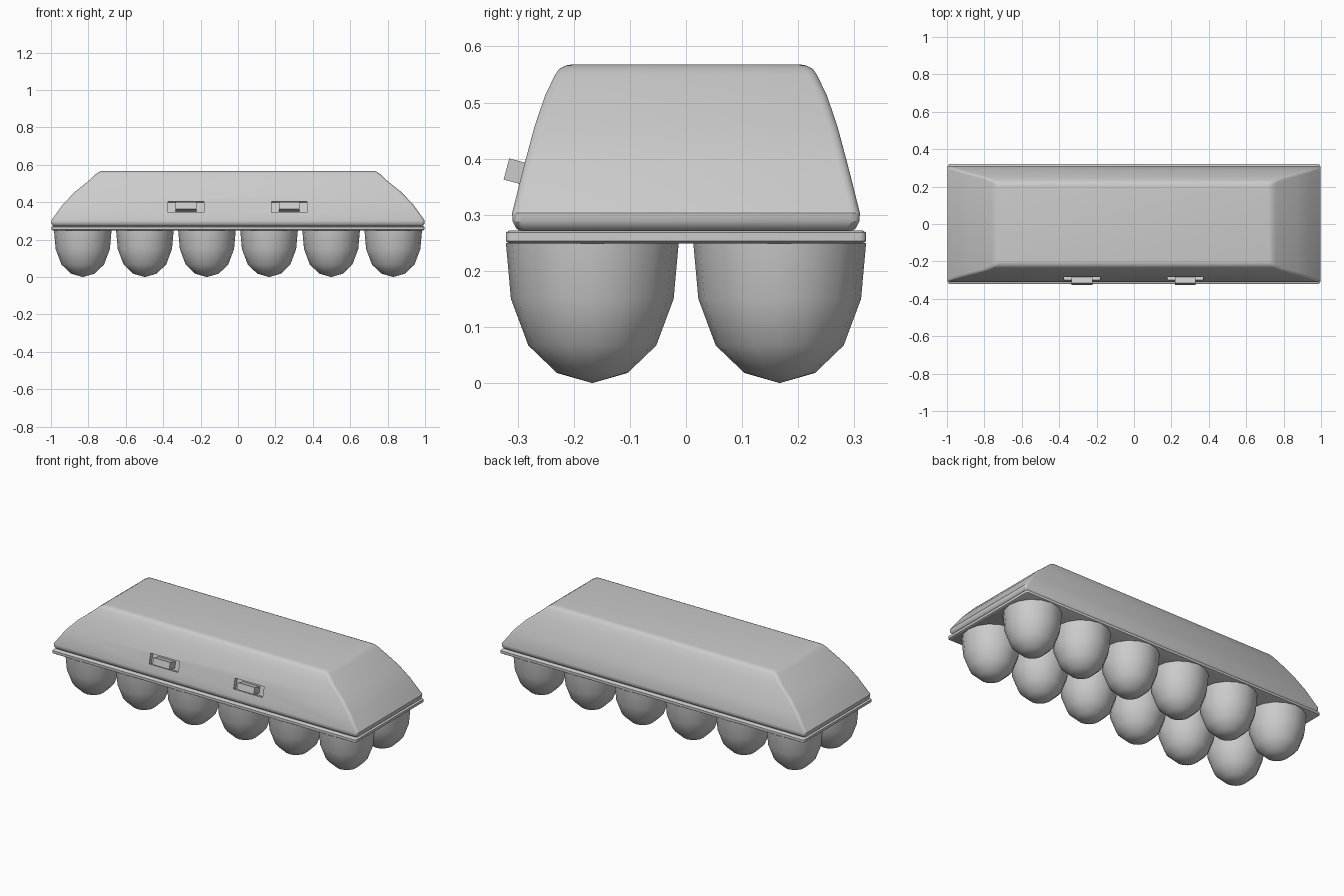
import bpy, bmesh, math
from mathutils import Matrix

if "Cube" in bpy.data.objects:
    bpy.data.objects.remove(bpy.data.objects["Cube"])


def finish(name, bm, angle=30):
    bmesh.ops.recalc_face_normals(bm, faces=bm.faces)
    me = bpy.data.meshes.new(name)
    bm.to_mesh(me)
    bm.free()
    ob = bpy.data.objects.new(name, me)
    bpy.context.collection.objects.link(ob)
    smooth(ob, angle)
    return ob


def smooth(ob, angle):
    bpy.ops.object.select_all(action='DESELECT')
    ob.select_set(True)
    bpy.context.view_layer.objects.active = ob
    bpy.ops.object.shade_smooth_by_angle(angle=math.radians(angle))


def rounded_loft(name, rings, radius, segs=3):
    """Stack of rounded rectangles (half_x, half_y, z), capped at both ends."""
    bm = bmesh.new()
    loops = []
    for hx, hy, z in rings:
        loop = []
        for q, (sx, sy) in enumerate(((1, 1), (-1, 1), (-1, -1), (1, -1))):
            for i in range(segs + 1):
                a = math.pi / 2 * (q + i / segs)
                loop.append(bm.verts.new((sx * (hx - radius) + radius * math.cos(a),
                                          sy * (hy - radius) + radius * math.sin(a), z)))
        loops.append(loop)
    for a, b in zip(loops, loops[1:]):
        n = len(a)
        for i in range(n):
            bm.faces.new((a[i], a[(i + 1) % n], b[(i + 1) % n], b[i]))
    bm.faces.new(loops[0][::-1])
    bm.faces.new(loops[-1])
    return finish(name, bm, 35)


def block(name, center, size, tilt):
    bm = bmesh.new()
    bmesh.ops.create_cube(bm, size=1, matrix=Matrix.Translation(center)
                          @ Matrix.Rotation(tilt, 4, 'X') @ Matrix.Diagonal((*size, 1)))
    return finish(name, bm)


# Lid with sloping sides
lid = rounded_loft("lid", [
    (0.980, 0.293, 0.270), (0.990, 0.303, 0.276), (0.998, 0.309, 0.288),
    (0.998, 0.310, 0.303), (0.935, 0.288, 0.390), (0.870, 0.270, 0.457),
    (0.800, 0.251, 0.513), (0.760, 0.233, 0.550), (0.745, 0.226, 0.560),
    (0.733, 0.214, 0.566), (0.720, 0.203, 0.568)], 0.016)

# Flat tray rim
rounded_loft("tray_rim", [
    (0.990, 0.315, 0.249), (0.996, 0.321, 0.253),
    (0.996, 0.321, 0.268), (0.990, 0.315, 0.272)], 0.012)

# Latch recesses and tabs
TILT = math.radians(-15)
for i, x in enumerate((-0.278, 0.275)):
    cutter = block("latch_cutter", (x, -0.293, 0.375), (0.19, 0.05, 0.06), TILT)
    cutter.hide_render = True
    mod = lid.modifiers.new("recess", 'BOOLEAN')
    mod.operation = 'DIFFERENCE'
    mod.solver = 'EXACT'
    mod.object = cutter
    bpy.context.view_layer.objects.active = lid
    bpy.ops.object.modifier_apply(modifier=mod.name)
    bpy.data.objects.remove(cutter)
    block(f"latch_tab_{i + 1}", (x, -0.292, 0.374), (0.11, 0.058, 0.039), TILT)
smooth(lid, 35)

# Twelve egg cups
PROFILE = [(0.154, 0.250), (0.145, 0.150), (0.114, 0.067), (0.063, 0.018)]
SIDES = 16
for row, y in enumerate((-0.167, 0.167)):
    for col in range(6):
        x = (col - 2.5) * 0.332
        bm = bmesh.new()
        rings = [[bm.verts.new((x + r * math.cos(2 * math.pi * k / SIDES),
                                y + r * math.sin(2 * math.pi * k / SIDES), z))
                  for k in range(SIDES)] for r, z in PROFILE]
        tip = bm.verts.new((x, y, 0))
        for k in range(SIDES):
            n = (k + 1) % SIDES
            for a, b in zip(rings, rings[1:]):
                bm.faces.new((a[k], a[n], b[n], b[k]))
            bm.faces.new((rings[-1][k], rings[-1][n], tip))
        bm.faces.new(rings[0])
        finish(f"egg_cup_{row + 1}_{col + 1}", bm, 60)
